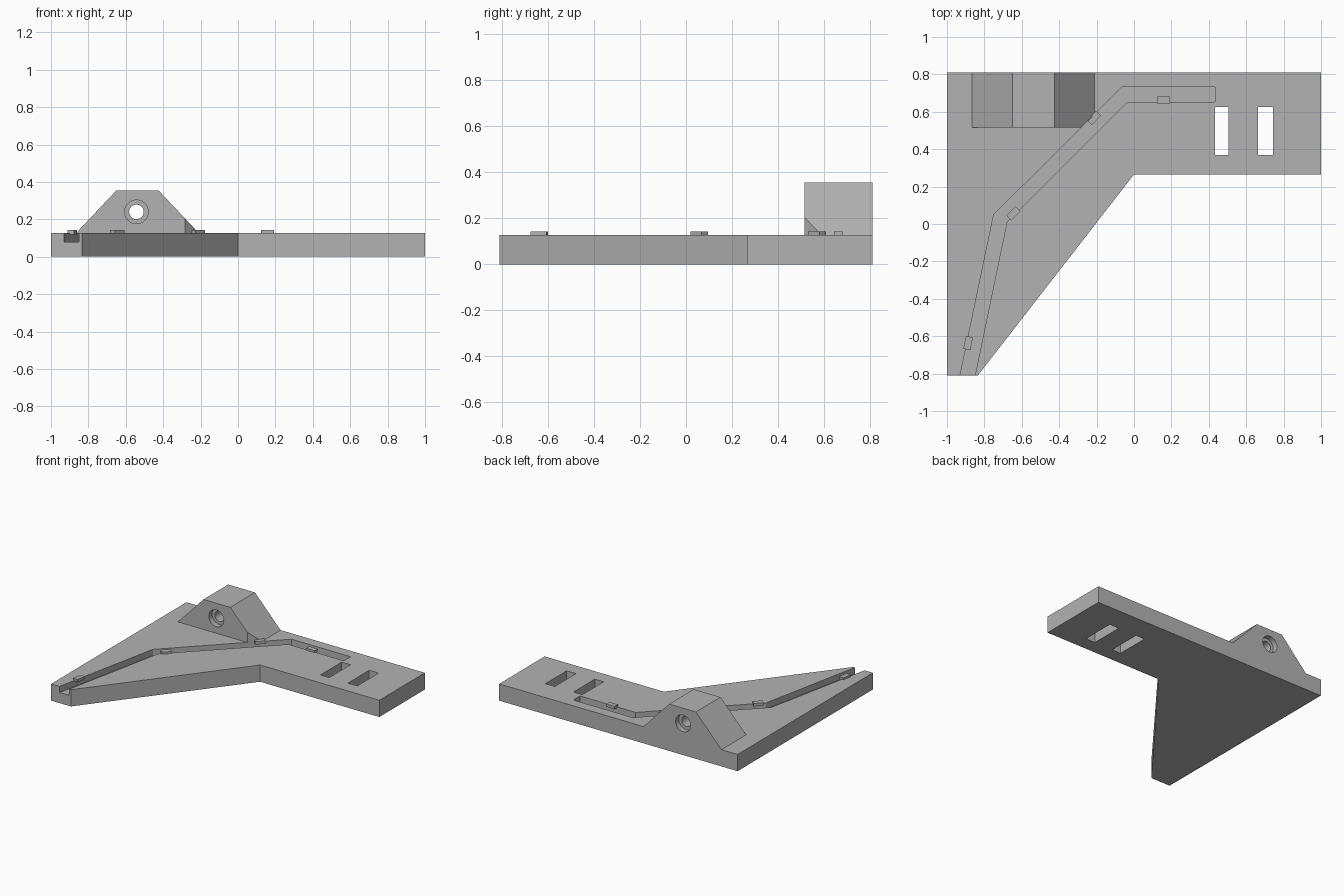
import bpy, bmesh, math
from mathutils import Vector, Matrix

cube = bpy.data.objects.get("Cube")
if cube:
    bpy.data.objects.remove(cube, do_unlink=True)

grey = bpy.data.materials.new("plain grey")
grey.use_nodes = True
COLOUR = (0.45, 0.45, 0.45, 1)
grey.diffuse_color = COLOUR
grey.node_tree.nodes["Principled BSDF"].inputs["Base Color"].default_value = COLOUR

TOP, BACK = 0.127, 0.81
LUG_FRONT = 0.515


def prism(name, points, start, length, axis="Z"):
    """Extrude an outline along Z, or an x-z outline along Y."""
    bm = bmesh.new()
    place = (lambda a, b: (a, b, start)) if axis == "Z" else (lambda a, b: (a, start, b))
    face = bm.faces.new([bm.verts.new(place(a, b)) for a, b in points])
    geom = bmesh.ops.extrude_face_region(bm, geom=[face])["geom"]
    shift = Vector((0, 0, length)) if axis == "Z" else Vector((0, length, 0))
    bmesh.ops.translate(bm, vec=shift, verts=[g for g in geom if isinstance(g, bmesh.types.BMVert)])
    bmesh.ops.recalc_face_normals(bm, faces=bm.faces)
    mesh = bpy.data.meshes.new(name)
    bm.to_mesh(mesh)
    bm.free()
    mesh.materials.append(grey)
    obj = bpy.data.objects.new(name, mesh)
    bpy.context.collection.objects.link(obj)
    return obj


def rect(x0, x1, y0, y1):
    return [(x0, y0), (x1, y0), (x1, y1), (x0, y1)]


def circle(x, z, r, n=48):
    return [(x + r * math.cos(i * math.tau / n), z + r * math.sin(i * math.tau / n)) for i in range(n)]


def combine(target, tool, operation):
    """Apply an exact boolean and discard the tool."""
    mod = target.modifiers.new(tool.name, "BOOLEAN")
    mod.operation, mod.object, mod.solver = operation, tool, "EXACT"
    bpy.context.view_layer.objects.active = target
    bpy.ops.object.modifier_apply(modifier=mod.name)
    bpy.data.objects.remove(tool, do_unlink=True)


# Base plate
plate = prism("base_plate", [(-1, BACK), (-1, -BACK), (-0.835, -BACK), (0, 0.265),
                             (1, 0.265), (1, BACK)], 0, TOP)

# Raised lug, merged into the plate
lug = prism("lug", [(-0.865, 0.06), (-0.865, TOP), (-0.65, 0.355), (-0.425, 0.355),
                    (-0.21, TOP), (-0.21, 0.06)], LUG_FRONT, BACK - LUG_FRONT, "Y")
combine(plate, lug, "UNION")

# Wire channel, which also trims the lug's corner
channel = prism("channel_cutter", [(-0.934, -0.83), (-0.75, 0.05), (-0.065, 0.732), (0.432, 0.732),
                                   (0.432, 0.652), (-0.035, 0.652), (-0.68, 0.01), (-0.854, -0.83)],
                0.08, 0.5)
combine(plate, channel, "DIFFERENCE")

# Strap slots
for x0, x1 in ((0.432, 0.506), (0.663, 0.742)):
    combine(plate, prism("slot_cutter", rect(x0, x1, 0.37, 0.625), -0.1, 0.4), "DIFFERENCE")

# Pivot bore with a counterbore on both ends
HX, HZ, SINK = -0.543, 0.24, 0.04
for radius, start, length in ((0.039, 0.4, 0.6),
                              (0.063, LUG_FRONT - 0.1, 0.1 + SINK),
                              (0.063, BACK - SINK, 0.1 + SINK)):
    combine(plate, prism("bore_cutter", circle(HX, HZ, radius), start, length, "Y"), "DIFFERENCE")

# Retaining tabs along the channel edges
for i, (x, y, angle) in enumerate(((0.157, 0.662, 0), (-0.215, 0.568, 45),
                                   (-0.645, 0.057, 45), (-0.887, -0.637, 78))):
    tab = prism(f"retaining_tab_{i + 1}", rect(-0.035, 0.035, -0.019, 0.019), 0.12, 0.022)
    tab.data.transform(Matrix.Translation((x, y, 0)) @ Matrix.Rotation(math.radians(angle), 4, "Z"))

# Smooth the bore, keep every other edge crisp
bpy.ops.object.select_all(action="DESELECT")
plate.select_set(True)
bpy.context.view_layer.objects.active = plate
bpy.ops.object.shade_smooth_by_angle(angle=math.radians(20))
